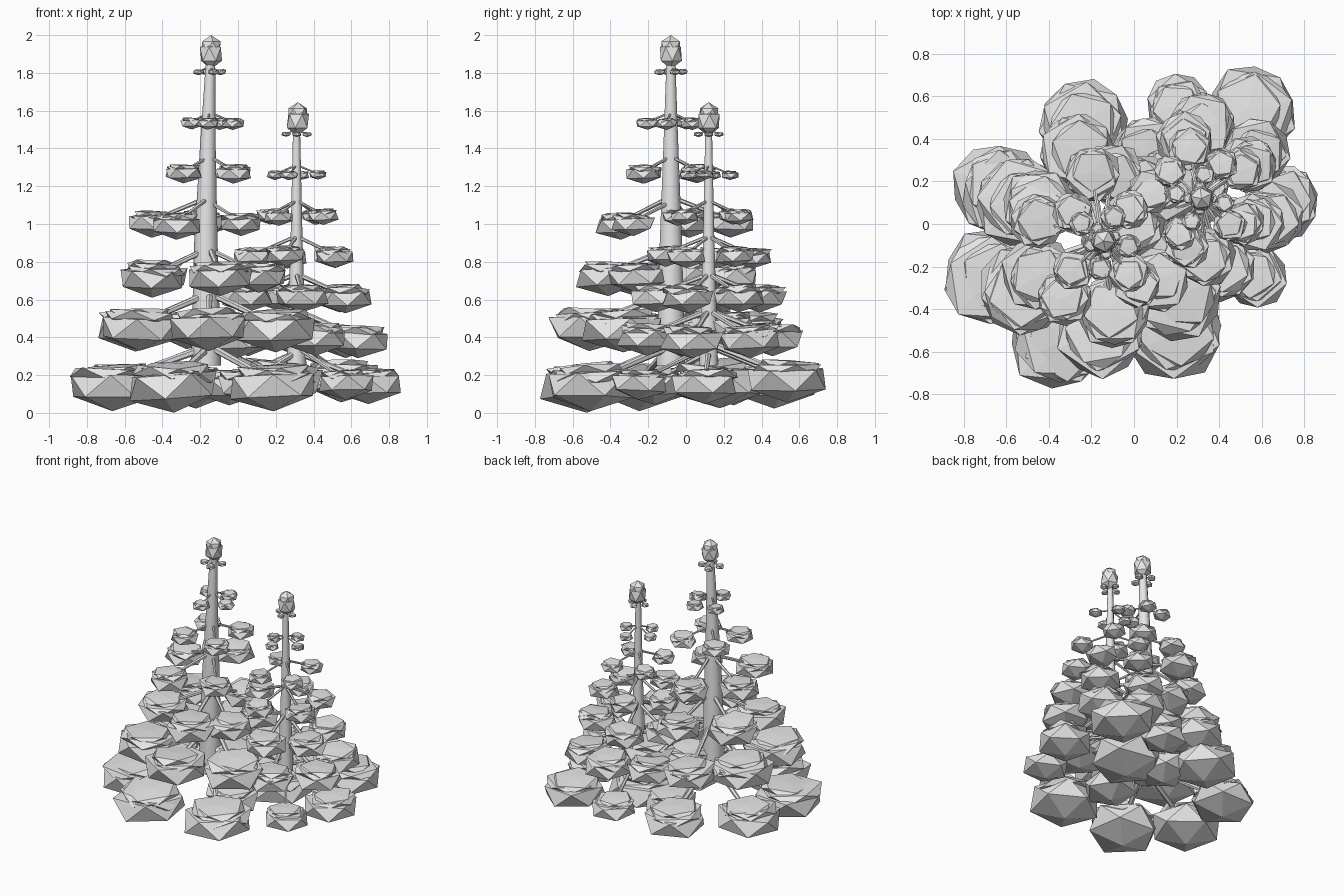
import bpy, bmesh, math, random
from mathutils import Matrix, Vector, Euler

if "Cube" in bpy.data.objects:
    bpy.data.objects.remove(bpy.data.objects["Cube"])

random.seed(4)
grey = bpy.data.materials.new("plain grey")
grey.diffuse_color = (0.8, 0.8, 0.8, 1)
grey.use_nodes = True
grey.node_tree.nodes["Principled BSDF"].inputs["Base Color"].default_value = grey.diffuse_color


def finish(bm, name, smooth=False):
    mesh = bpy.data.meshes.new(name)
    bm.to_mesh(mesh)
    bm.free()
    mesh.materials.append(grey)
    obj = bpy.data.objects.new(name, mesh)
    bpy.context.collection.objects.link(obj)
    if smooth:
        bpy.ops.object.select_all(action='DESELECT')
        obj.select_set(True)
        bpy.context.view_layer.objects.active = obj
        bpy.ops.object.shade_smooth_by_angle(angle=math.radians(50))


def rod(bm, a, b, r1, r2, sides):
    """Tapered cylinder between two points."""
    a, b = Vector(a), Vector(b)
    d = b - a
    m = Matrix.Translation((a + b) / 2) @ d.to_track_quat('Z', 'Y').to_matrix().to_4x4()
    bmesh.ops.create_cone(bm, cap_ends=True, segments=sides, radius1=r1,
                          radius2=r2, depth=d.length, matrix=m)


def pad(bm, centre, r, down, up, tilt):
    """Twenty-sided lump with a pointed underside and a flattened top."""
    verts = bmesh.ops.create_icosphere(bm, subdivisions=1, radius=1)['verts']
    rot = Euler((random.uniform(-tilt, tilt), random.uniform(-tilt, tilt),
                 random.uniform(0, math.tau))).to_matrix()
    for v in verts:
        z = v.co.z * down if v.co.z < 0 else min(v.co.z, 0.58) * up
        k = r * random.uniform(1.02, 1.16)
        v.co = Vector(centre) + rot @ Vector((v.co.x * k, v.co.y * k, z * r))


def clump(bm, c, r):
    """Deep lower lump with two thin, tilted layers on top."""
    pad(bm, c, r, 0.58, 0.52, 0.06)
    for size, lift in ((0.9, 0.24), (0.76, 0.34)):
        off = Vector((random.uniform(-.1, .1), random.uniform(-.1, .1), lift)) * r
        pad(bm, Vector(c) + off, r * size, 0.25, 0.28, 0.1)


def tree(name, x, y, top, trunk, tiers):
    # trunk: tapered rings lofted from the lowest branches to the bud
    bm = bmesh.new()
    rings = [[bm.verts.new((x + dx + r * math.cos(i * math.tau / 10),
                            y + r * math.sin(i * math.tau / 10), z))
              for i in range(10)] for z, r, dx in trunk]
    for lo, hi in zip(rings, rings[1:]):
        for i in range(10):
            j = (i + 1) % 10
            bm.faces.new((lo[i], lo[j], hi[j], hi[i]))
    bm.faces.new(rings[0][::-1])
    bm.faces.new(rings[-1])
    finish(bm, name + "_trunk", True)

    # whorls of sloping branches carrying clumps
    leaves, wood = bmesh.new(), bmesh.new()
    for z, dist, r, angles in tiers:
        for deg in angles:
            a = math.radians(deg)
            c = Vector((x + dist * math.cos(a), y + dist * math.sin(a),
                        z + random.uniform(-.05, .06) * r))
            clump(leaves, c, r)
            rod(wood, (x, y, z + 0.45 * min(dist, 0.45)), c + Vector((0, 0, 0.1 * r)),
                0.08 * r + 0.002, 0.06 * r + 0.001, 6)
    finish(leaves, name + "_foliage")
    finish(wood, name + "_branches", True)

    # bud at the tip: long lump with a smaller one capping it
    bm = bmesh.new()
    for zc, r, h in ((top - 0.1, 0.066, 0.08), (top - 0.06, 0.058, 0.06)):
        m = Matrix.Translation((x + 0.007, y, zc)) @ Matrix.Rotation(zc * 9, 4, 'Z') \
            @ Matrix.Diagonal((r, r, h, 1))
        bmesh.ops.create_icosphere(bm, subdivisions=1, radius=1, matrix=m)
    finish(bm, name + "_bud")


# trunk: height, radius, sideways shift; tiers: height, reach, clump radius, directions
tree("tall_tree", -0.15, -0.08, 2.0,
     [(0.25, 0.08, -0.02), (0.5, 0.073, -0.02), (0.9, 0.062, -0.02),
      (1.4, 0.042, -0.01), (1.88, 0.024, 0.005)], [
         (0.15, 0.54, 0.235, (308, 198)),
         (0.15, 0.49, 0.25, (246,)),
         (0.155, 0.55, 0.215, (153, 98)),
         (0.15, 0.45, 0.24, (35,)),
         (0.44, 0.43, 0.215, (324, 269, 211, 155)),
         (0.44, 0.43, 0.185, (106, 40)),
         (0.72, 0.34, 0.175, (279, 207, 150)),
         (0.72, 0.32, 0.15, (82, 325)),
         (1.00, 0.32, 0.135, (162, 237, 98)),
         (1.00, 0.26, 0.115, (310,)),
         (1.27, 0.195, 0.095, (135, 310, 225, 50)),
         (1.535, 0.125, 0.06, (265, 140, 350, 65)),
         (1.805, 0.062, 0.03, (20, 110, 200, 290))])

tree("short_tree", 0.31, 0.12, 1.645,
     [(0.25, 0.052, 0), (0.5, 0.045, 0), (0.9, 0.032, 0), (1.53, 0.018, 0)], [
         (0.17, 0.48, 0.215, (60,)),
         (0.15, 0.38, 0.18, (357, 160, 230)),
         (0.15, 0.45, 0.15, (305, 103)),
         (0.39, 0.34, 0.165, (345, 40, 88, 140, 200, 287)),
         (0.61, 0.28, 0.14, (276, 337, 35, 105, 165)),
         (0.83, 0.235, 0.105, (330, 36, 102, 172, 255)),
         (1.04, 0.19, 0.08, (58, 137, 240, 318)),
         (1.26, 0.115, 0.047, (350, 170, 250, 80)),
         (1.475, 0.055, 0.025, (0, 90, 180, 270))])
